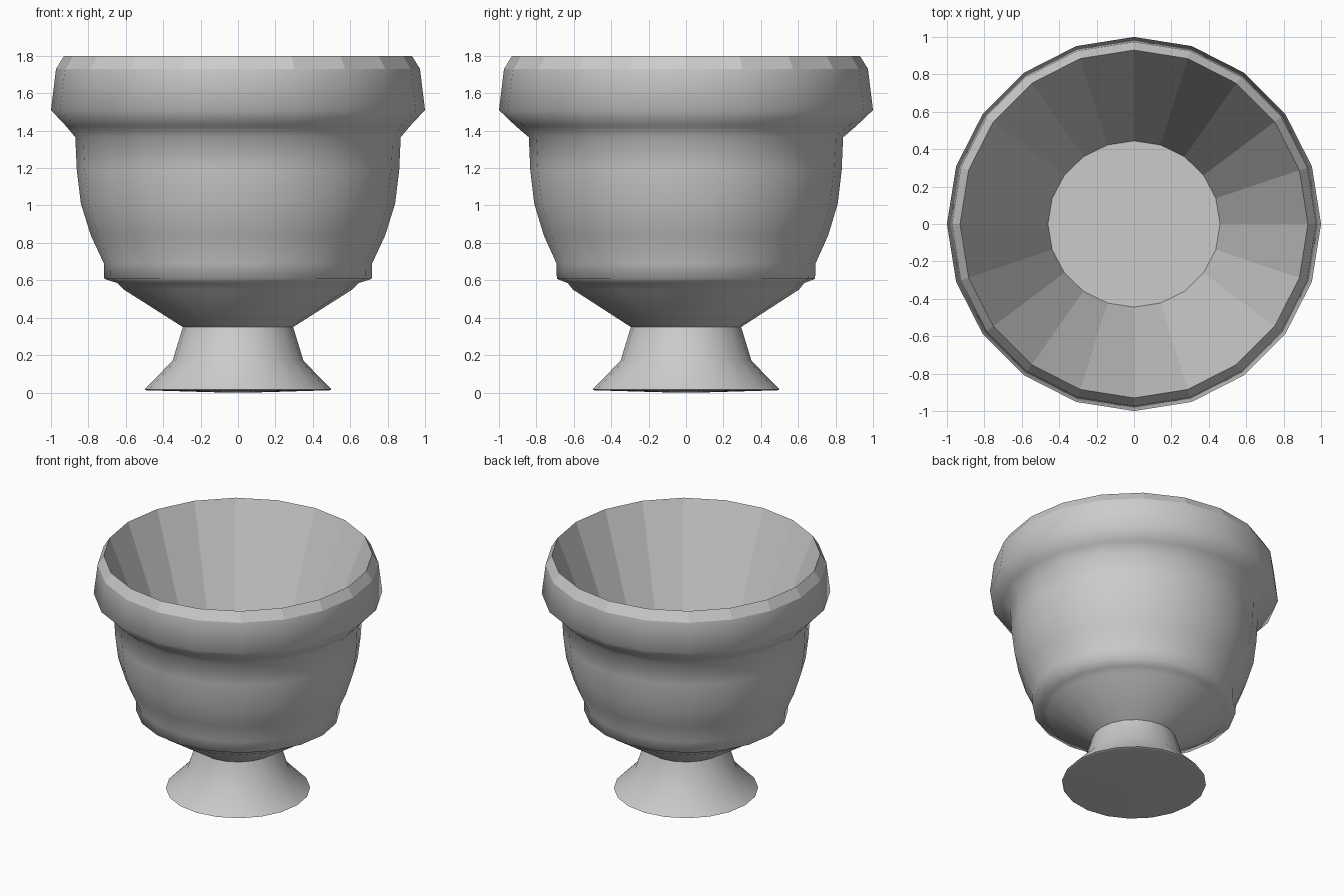
import bpy, bmesh, math

if "Cube" in bpy.data.objects:
    bpy.data.objects.remove(bpy.data.objects["Cube"])

SIDES = 20


def lathe(name, rings, flat_bands=(), sharp_rings=(), cap_start=False, cap_end=False):
    """Sweep rings of (radius_x, z, y_scale) around z; bands can be flat shaded."""
    bm = bmesh.new()
    loops = []
    for r, z, ys in rings:
        loops.append([bm.verts.new((r * math.cos(math.tau * i / SIDES),
                                    r * ys * math.sin(math.tau * i / SIDES), z))
                      for i in range(SIDES)])
    for b in range(len(loops) - 1):
        lo, hi = loops[b], loops[b + 1]
        for i in range(SIDES):
            j = (i + 1) % SIDES
            f = bm.faces.new((lo[i], lo[j], hi[j], hi[i]))
            f.smooth = b not in flat_bands
    if cap_start:
        bm.faces.new(loops[0][::-1])
    if cap_end:
        bm.faces.new(loops[-1])
    for k in sharp_rings:
        for i in range(SIDES):
            e = bm.edges.get((loops[k][i], loops[k][(i + 1) % SIDES]))
            if e:
                e.smooth = False
    mesh = bpy.data.meshes.new(name)
    bm.to_mesh(mesh)
    bm.free()
    obj = bpy.data.objects.new(name, mesh)
    bpy.context.collection.objects.link(obj)
    return obj


OVAL = 0.966  # the belly is slightly narrower front to back

# Bowl: underside, belly, rolled rim, faceted lip, then the faceted hollow and floor
lathe("bowl", [
    (0.295, 0.35, 1.0),
    (0.61, 0.55, 0.99),
    (0.645, 0.585, 0.98),
    (0.715, 0.608, OVAL),
    (0.717, 0.69, OVAL),
    (0.787, 0.84, OVAL),
    (0.84, 1.01, OVAL),
    (0.862, 1.19, OVAL),
    (0.87, 1.365, OVAL),
    (0.92, 1.425, 0.99),
    (1.0, 1.51, 1.0),
    (0.973, 1.73, 1.0),
    (0.93, 1.80, 1.0),
    (0.46, 0.58, OVAL),
], flat_bands=(11, 12), sharp_rings=(11, 12, 13), cap_end=True)

# Flared foot with a barely domed underside
lathe("foot", [
    (0.08, 0.0, 1.0),
    (0.49, 0.012, 1.0),
    (0.50, 0.016, 1.0),
    (0.35, 0.17, 1.0),
    (0.295, 0.35, 1.0),
], flat_bands=(0,), sharp_rings=(1, 2), cap_start=True)
